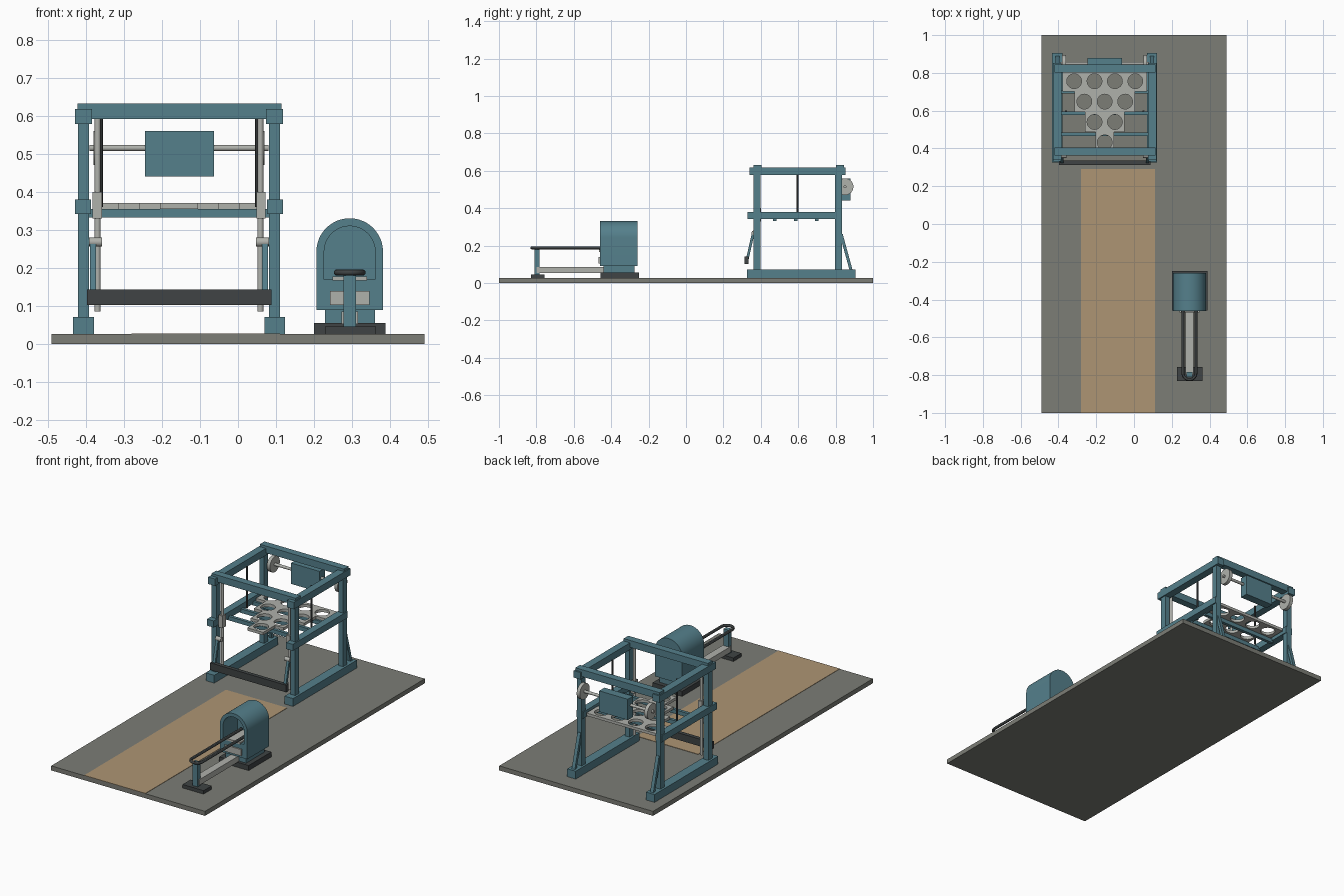
import bpy
import bmesh
from math import pi, cos, sin, atan2
from mathutils import Vector, Matrix

if "Cube" in bpy.data.objects:
    bpy.data.objects.remove(bpy.data.objects["Cube"])


def material(name, rgb):
    m = bpy.data.materials.new(name)
    m.use_nodes = True
    m.diffuse_color = (*rgb, 1)
    m.node_tree.nodes["Principled BSDF"].inputs["Base Color"].default_value = (*rgb, 1)
    return m


FLOOR = material("floor grey", (0.20, 0.205, 0.18))
WOOD = material("lane tan", (0.42, 0.30, 0.175))
TEAL = material("machine teal", (0.09, 0.215, 0.26))
LIGHT = material("light metal", (0.43, 0.44, 0.41))
DARK = material("dark rubber", (0.05, 0.057, 0.058))


def add(name, mesh, mat, smooth=False):
    mesh.materials.clear()
    mesh.materials.append(mat)
    ob = bpy.data.objects.new(name, mesh)
    bpy.context.collection.objects.link(ob)
    if smooth:
        bpy.ops.object.select_all(action="DESELECT")
        ob.select_set(True)
        bpy.context.view_layer.objects.active = ob
        bpy.ops.object.shade_smooth_by_angle()
    return ob


def box(name, xs, ys, zs, mat):
    lo, hi = Vector((xs[0], ys[0], zs[0])), Vector((xs[1], ys[1], zs[1]))
    bm = bmesh.new()
    bmesh.ops.create_cube(bm, size=1, matrix=Matrix.Translation((lo + hi) / 2)
                          @ Matrix.Diagonal((*(hi - lo), 1)))
    me = bpy.data.meshes.new(name)
    bm.to_mesh(me)
    bm.free()
    return add(name, me, mat)


def beam(name, a, b, width, depth, mat):
    """Square bar between two points that share one x value."""
    a, b = Vector(a), Vector(b)
    d = b - a
    bm = bmesh.new()
    bmesh.ops.create_cube(bm, size=1, matrix=Matrix.Translation((a + b) / 2)
                          @ Matrix.Rotation(atan2(-d.y, d.z), 4, "X")
                          @ Matrix.Diagonal((width, depth, d.length, 1)))
    me = bpy.data.meshes.new(name)
    bm.to_mesh(me)
    bm.free()
    return add(name, me, mat)


def rod(name, a, b, r, mat, sides=24):
    a, b = Vector(a), Vector(b)
    d = b - a
    bm = bmesh.new()
    rot = Vector((0, 0, 1)).rotation_difference(d).to_matrix().to_4x4()
    bmesh.ops.create_cone(bm, cap_ends=True, segments=sides, radius1=r, radius2=r,
                          depth=d.length, matrix=Matrix.Translation((a + b) / 2) @ rot)
    me = bpy.data.meshes.new(name)
    bm.to_mesh(me)
    bm.free()
    return add(name, me, mat, True)


def curve_part(name, loops, mat, thick=0, bevel=0, matrix=Matrix(), closed=True):
    """Flat plate with holes, or a tube when a bevel is given."""
    cu = bpy.data.curves.new(name, "CURVE")
    cu.dimensions = "3D" if bevel else "2D"
    cu.fill_mode = "FULL" if bevel else "BOTH"
    cu.extrude, cu.bevel_depth = thick / 2, bevel
    for pts in loops:
        sp = cu.splines.new("POLY")
        sp.points.add(len(pts) - 1)
        for p, q in zip(sp.points, pts):
            p.co = (q[0], q[1], 0, 1)
        sp.use_cyclic_u = closed
    tmp = bpy.data.objects.new(name + " guide", cu)
    bpy.context.collection.objects.link(tmp)
    bpy.context.view_layer.update()
    dg = bpy.context.evaluated_depsgraph_get()
    me = bpy.data.meshes.new_from_object(tmp.evaluated_get(dg))
    bpy.data.objects.remove(tmp)
    me.transform(matrix)
    me.name = name
    return add(name, me, mat, True)


def arc(cx, cy, r, a0, a1, n):
    return [(cx + r * cos(a0 + (a1 - a0) * i / n), cy + r * sin(a0 + (a1 - a0) * i / n))
            for i in range(n + 1)]


# Floor and lane
box("floor", (-0.49, 0.49), (-1, 1), (0, 0.026), FLOOR)
box("lane", (-0.28, 0.11), (-1, 0.29), (0.026, 0.028), WOOD)

# Machine frame, mirrored about its own centre line
CX = -0.155
for s, side in ((-1, "right"), (1, "left")):
    def span(inner, outer):
        return sorted((CX + s * inner, CX + s * outer))

    box(side + "_foot_rail", span(0.224, 0.278), (0.325, 0.905), (0.026, 0.071), TEAL)
    box(side + "_top_rail", span(0.229, 0.273), (0.34, 0.853), (0.578, 0.618), TEAL)
    box(side + "_mid_rail", span(0.231, 0.273), (0.33, 0.83), (0.342, 0.38), TEAL)
    for end, y in (("front", 0.38), ("back", 0.815)):
        box(f"{side}_{end}_post", span(0.236, 0.266), (y - 0.018, y + 0.018),
            (0.06, 0.6), TEAL)
    x = CX + s * 0.25
    beam(side + "_back_brace", (x, 0.83, 0.26), (x, 0.885, 0.06), 0.02, 0.016, TEAL)
    # Slide, sweep arm and lifting belt
    x = CX + s * 0.214
    rod(side + "_slide_rod", (x, 0.385, 0.085), (x, 0.385, 0.595), 0.008, LIGHT)
    box(side + "_slide_collar", span(0.203, 0.227), (0.37, 0.4), (0.33, 0.4), LIGHT)
    rod(side + "_sweep_pivot", (CX + s * 0.202, 0.362, 0.268),
        (CX + s * 0.236, 0.362, 0.268), 0.012, LIGHT)
    x = CX + s * 0.226
    beam(side + "_sweep_arm", (x, 0.36, 0.27), (x, 0.325, 0.115), 0.016, 0.014, TEAL)
    x = CX + s * 0.205
    rod(side + "_lift_cable", (x, 0.597, 0.36), (x, 0.597, 0.6), 0.005, DARK, 12)
    rod(side + "_drive_wheel", (CX + s * 0.205, 0.85, 0.515),
        (CX + s * 0.225, 0.85, 0.515), 0.045, LIGHT, 32)

for end, y in (("front", 0.383), ("back", 0.823)):
    box(end + "_top_beam", (-0.422, 0.114), (y - 0.021, y + 0.021), (0.592, 0.632), TEAL)
for i in range(3):
    y = 0.475 + 0.112 * i
    box(f"deck_support_{i + 1}", (-0.395, 0.085), (y - 0.009, y + 0.009),
        (0.332, 0.355), TEAL)
box("sweep_bar", (-0.397, 0.088), (0.313, 0.335), (0.102, 0.143), DARK)

# Drive motor and shaft
box("motor_box", (-0.245, -0.063), (0.832, 0.88), (0.44, 0.56), TEAL)
rod("drive_shaft", (-0.39, 0.85, 0.515), (0.08, 0.85, 0.515), 0.008, LIGHT)

# Stepped triangular deck with ten round holes
STEP = 0.108
half, holes = [], []
for row in range(4):
    y = 0.432 + STEP * row
    w = 0.05 + row * 0.055 + (0.008 if row == 3 else 0)
    half += [(w, y - STEP / 2), (w, y + STEP / 2)]
    for k in range(row + 1):
        holes.append(arc(CX + (k - row / 2) * STEP, y, 0.039, 0, 2 * pi * 31 / 32, 31))
outline = [(CX + w, y) for w, y in half] + [(CX - w, y) for w, y in reversed(half)]
curve_part("deck", [outline] + holes, LIGHT, 0.016, matrix=Matrix.Translation((0, 0, 0.363)))

# Ball return housing
BX = 0.2935
UP = Matrix.Rotation(pi / 2, 4, "X")


def arch(r, bottom):
    return [(BX + r, bottom)] + arc(BX, 0.243, r, 0, pi, 24) + [(BX - r, bottom)]


curve_part("hood", [arch(0.0875, 0.09), arch(0.067, 0.17)], TEAL, 0.13,
           matrix=Matrix.Translation((0, -0.395, 0)) @ UP)
curve_part("hood_back", [arch(0.0875, 0.09)], TEAL, 0.07,
           matrix=Matrix.Translation((0, -0.295, 0)) @ UP)
box("hood_pedestal", (0.229, 0.36), (-0.44, -0.275), (0.05, 0.092), TEAL)
box("hood_base", (0.2, 0.388), (-0.457, -0.25), (0.026, 0.055), DARK)
box("hood_front_panel", (0.242, 0.346), (-0.468, -0.455), (0.103, 0.14), LIGHT)
box("hood_tray", (0.248, 0.339), (-0.465, -0.33), (0.167, 0.178), LIGHT)

# Ball track
track = [(BX + 0.034, -0.34)] + arc(BX, -0.79, 0.034, 0, -pi, 16) + [(BX - 0.034, -0.34)]
curve_part("track_rail", [track], DARK, bevel=0.008, closed=False,
           matrix=Matrix.Translation((0, 0, 0.188)))
box("track_beam", (0.272, 0.315), (-0.8, -0.44), (0.053, 0.086), LIGHT)
box("track_post", (0.277, 0.31), (-0.81, -0.784), (0.04, 0.182), TEAL)
box("track_foot", (0.228, 0.362), (-0.83, -0.757), (0.026, 0.046), DARK)
